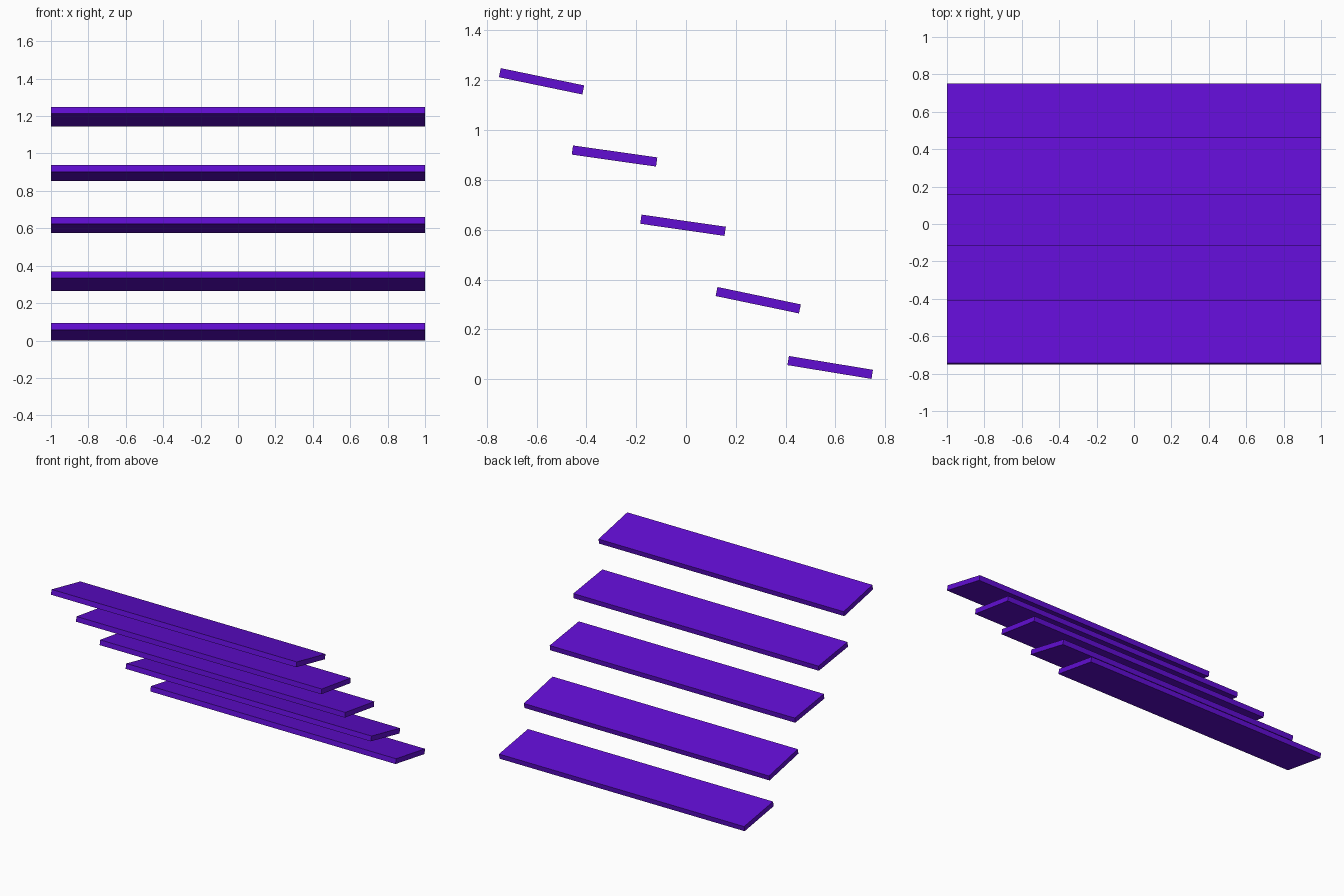
import bpy, bmesh
from math import radians
from mathutils import Matrix

if "Cube" in bpy.data.objects:
    bpy.data.objects.remove(bpy.data.objects["Cube"])

LENGTH, DEPTH, THICK = 2.0, 0.342, 0.037

purple = bpy.data.materials.new("purple")
purple.diffuse_color = (0.12, 0.004, 0.65, 1)
purple.use_nodes = True
purple.node_tree.nodes["Principled BSDF"].inputs["Base Color"].default_value = purple.diffuse_color


def slat(name, y, z, tilt):
    bm = bmesh.new()
    bmesh.ops.create_cube(bm, size=1, matrix=Matrix.Diagonal((LENGTH, DEPTH, THICK, 1)))
    mesh = bpy.data.meshes.new(name)
    bm.to_mesh(mesh)
    bm.free()
    mesh.materials.append(purple)
    ob = bpy.data.objects.new(name, mesh)
    ob.location = (0, y, z)
    ob.rotation_euler.x = -radians(tilt)
    bpy.context.collection.objects.link(ob)


# Five stepped slats from bottom to top: centre y, centre z, tilt in degrees
slats = [(0.579, 0.047, 9.3), (0.290, 0.317, 11.8), (-0.012, 0.618, 8.2),
         (-0.287, 0.896, 8.1), (-0.580, 1.196, 11.7)]
for i, (y, z, tilt) in enumerate(slats, 1):
    slat(f"slat_{i}", y, z, tilt)
